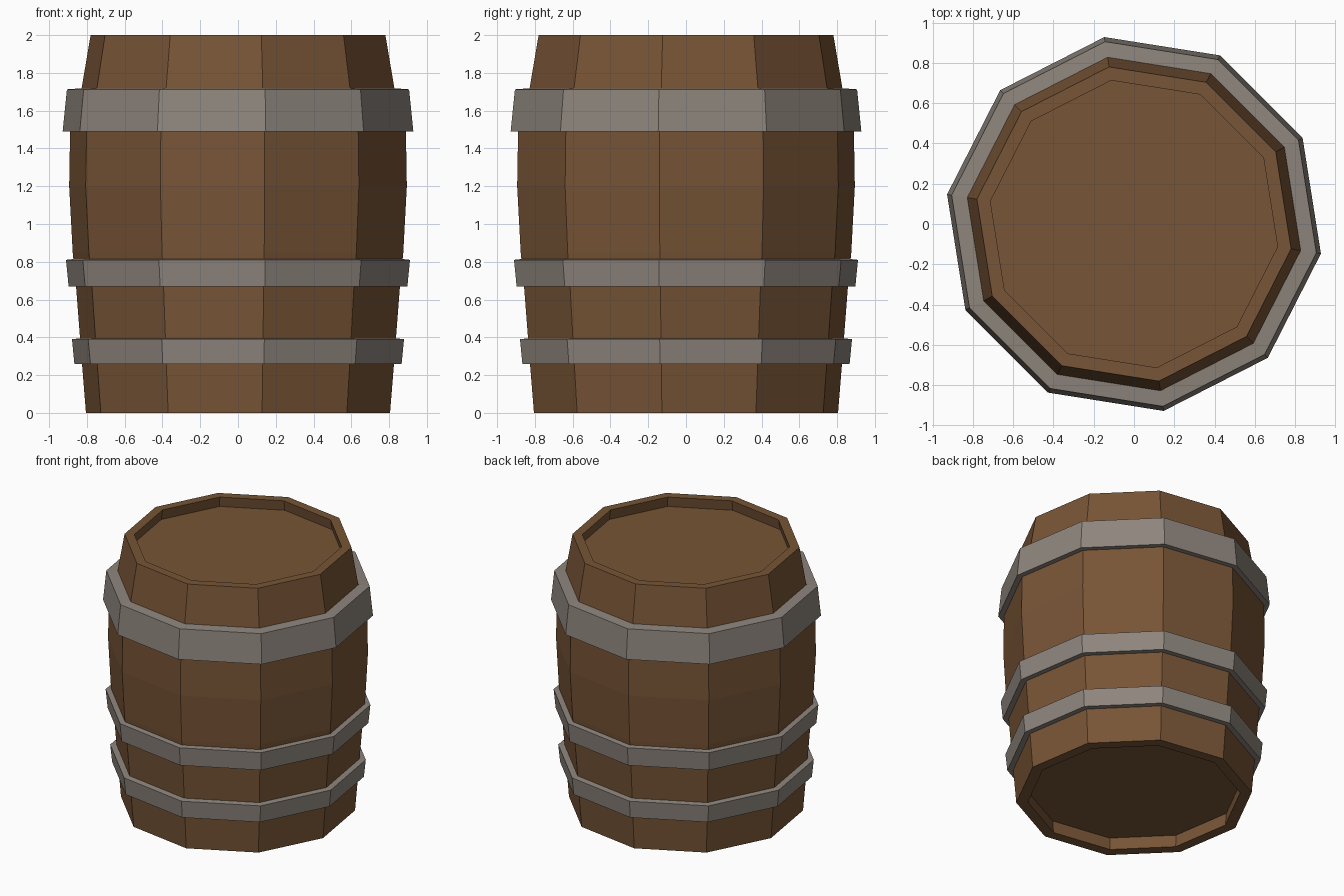
import bpy
import bmesh
from math import cos, sin, radians

SIDES = 10
START = radians(-9)

cube = bpy.data.objects.get("Cube")
if cube:
    bpy.data.objects.remove(cube, do_unlink=True)


def material(name, colour):
    mat = bpy.data.materials.new(name)
    mat.use_nodes = True
    mat.diffuse_color = colour
    bsdf = next(n for n in mat.node_tree.nodes if n.type == 'BSDF_PRINCIPLED')
    bsdf.inputs["Base Color"].default_value = colour
    bsdf.inputs["Roughness"].default_value = 0.8
    return mat


def lathe(name, profile, mat, closed=False):
    """Spin (radius, height) points into a flat-faced ten-sided solid."""
    bm = bmesh.new()
    rings = []
    for r, z in profile:
        angles = [START + radians(360 / SIDES) * k for k in range(SIDES)]
        rings.append([bm.verts.new((r * cos(a), r * sin(a), z)) for a in angles])
    pairs = list(zip(rings, rings[1:]))
    if closed:
        pairs.append((rings[-1], rings[0]))
    else:
        bm.faces.new(rings[0])
        bm.faces.new(rings[-1])
    for low, high in pairs:
        for k in range(SIDES):
            n = (k + 1) % SIDES
            bm.faces.new((low[k], low[n], high[n], high[k]))
    bmesh.ops.recalc_face_normals(bm, faces=bm.faces)
    mesh = bpy.data.meshes.new(name)
    bm.to_mesh(mesh)
    bm.free()
    mesh.materials.append(mat)
    obj = bpy.data.objects.new(name, mesh)
    bpy.context.collection.objects.link(obj)
    return obj


wood = material("brown wood", (0.187, 0.09, 0.037, 1))
metal = material("grey metal", (0.27, 0.235, 0.205, 1))

# Bulging staves; the inner walls lean with the staves down to recessed heads
lathe("barrel_body", [
    (0.743, 0.095), (0.735, 0), (0.815, 0), (0.837, 0.27), (0.868, 0.67),
    (0.886, 0.85), (0.905, 1.2), (0.9, 1.49), (0.838, 1.72),
    (0.79, 2), (0.722, 2), (0.736, 1.922)], wood)

# Flared hoops: bottom height, top height, outer radii, inner radii
hoops = {
    "lower_hoop": (0.26, 0.39, 0.877, 0.89, 0.82, 0.83),
    "middle_hoop": (0.67, 0.81, 0.908, 0.922, 0.85, 0.86),
    "upper_hoop": (1.49, 1.713, 0.94, 0.917, 0.88, 0.82),
}
for name, (z0, z1, out0, out1, in0, in1) in hoops.items():
    lathe(name, [(in0, z0), (out0, z0), (out1, z1), (in1, z1 + 0.007)], metal, closed=True)
